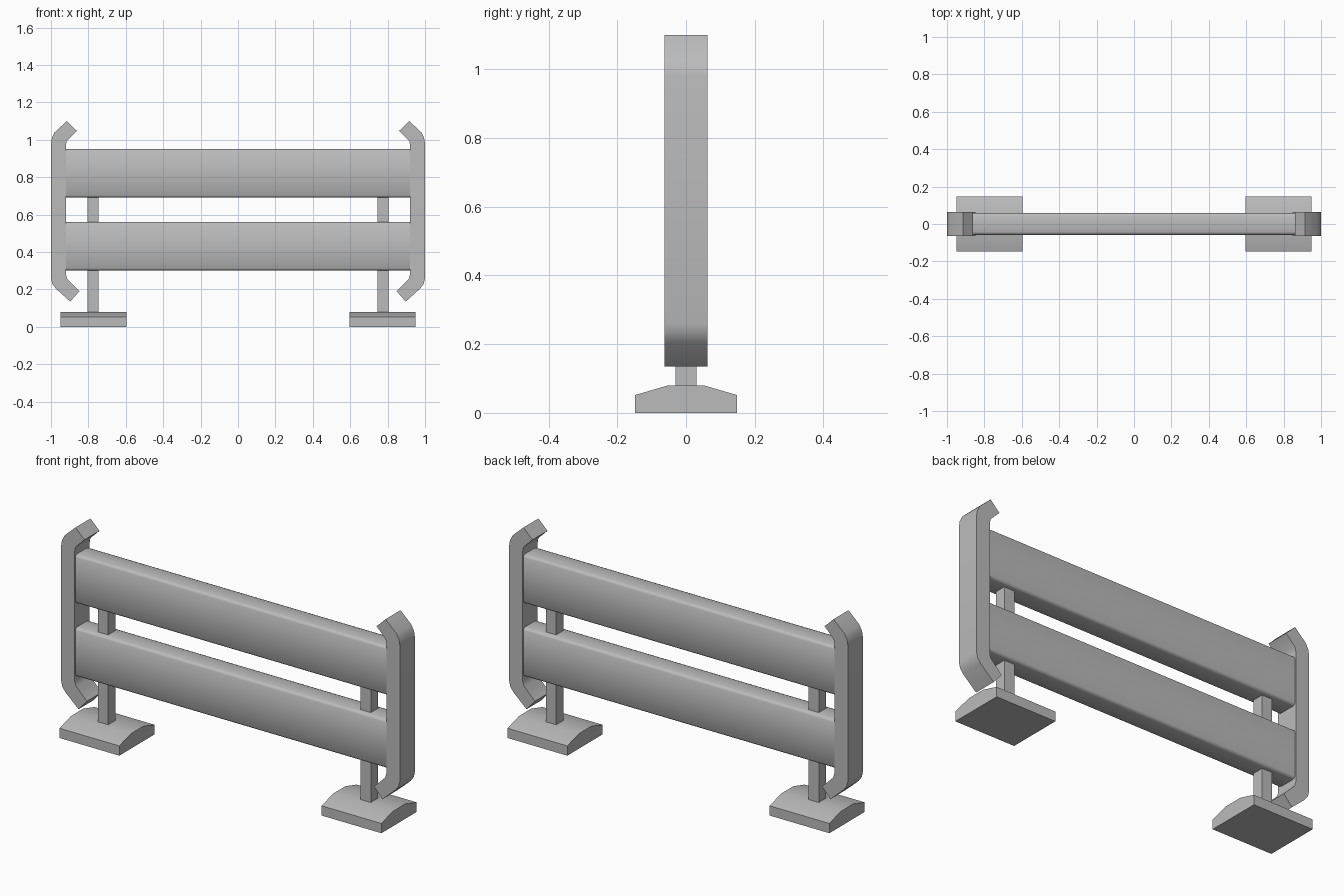
import bpy
import bmesh
from math import radians
from mathutils import Vector

cube = bpy.data.objects.get("Cube")
if cube:
    bpy.data.objects.remove(cube, do_unlink=True)

# Single painted metal colour
grey = bpy.data.materials.new("grey_metal")
grey.use_nodes = True
colour = (0.5, 0.5, 0.5, 1)
grey.diffuse_color = colour
grey.node_tree.nodes["Principled BSDF"].inputs["Base Color"].default_value = colour


def prism(name, points, direction, smooth=30):
    """Extrude a closed outline along a direction."""
    bm = bmesh.new()
    face = bm.faces.new([bm.verts.new(p) for p in points])
    ext = bmesh.ops.extrude_face_region(bm, geom=[face])
    moved = [g for g in ext["geom"] if isinstance(g, bmesh.types.BMVert)]
    bmesh.ops.translate(bm, verts=moved, vec=Vector(direction))
    bmesh.ops.recalc_face_normals(bm, faces=bm.faces)
    mesh = bpy.data.meshes.new(name)
    bm.to_mesh(mesh)
    bm.free()
    mesh.materials.append(grey)
    obj = bpy.data.objects.new(name, mesh)
    bpy.context.collection.objects.link(obj)
    bpy.ops.object.select_all(action="DESELECT")
    obj.select_set(True)
    bpy.context.view_layer.objects.active = obj
    bpy.ops.object.shade_smooth_by_angle(angle=radians(smooth))
    return obj


def box(name, lo, hi):
    x0, y0, z0 = lo
    x1, y1, z1 = hi
    return prism(name, [(x0, y0, z0), (x1, y0, z0), (x1, y1, z0), (x0, y1, z0)],
                 (0, 0, z1 - z0))


# Horizontal planks with rounded long edges
half = [(0.0, 0.0), (0.042, 0.0), (0.052, 0.004), (0.058, 0.013)]
height = 0.26
side = half[1:] + [(y, height - z) for y, z in reversed(half[1:])]
outline = side + [(-y, z) for y, z in reversed(side)]
for name, bottom in (("lower_plank", 0.3), ("upper_plank", 0.69)):
    prism(name, [(-0.925, y, bottom + z) for y, z in outline], (1.85, 0, 0), 50)

# Bent end bracket (x, z): outer edge upwards, then inner edge downwards
bracket = [(0.897, 0.135), (0.975, 0.205), (0.993, 0.23), (1.0, 0.26),
           (1.0, 0.98), (0.995, 1.01), (0.98, 1.04), (0.915, 1.1),
           (0.862, 1.048), (0.915, 0.995), (0.92, 0.97),
           (0.92, 0.28), (0.913, 0.255), (0.848, 0.19)]

# Foot cross-section (y, z)
foot = [(-0.148, 0), (0.148, 0), (0.148, 0.052), (0.052, 0.08),
        (-0.052, 0.08), (-0.148, 0.052)]

for label, s in (("left", 1), ("right", -1)):
    prism(f"{label}_end_bracket", [(s * x, -0.063, z) for x, z in bracket],
          (0, 0.126, 0), 46)
    prism(f"{label}_foot", [(s * 0.597, y, z) for y, z in foot], (s * 0.353, 0, 0))
    box(f"{label}_post", (s * 0.775 - 0.03, -0.03, 0.07), (s * 0.775 + 0.03, 0.03, 0.9))
